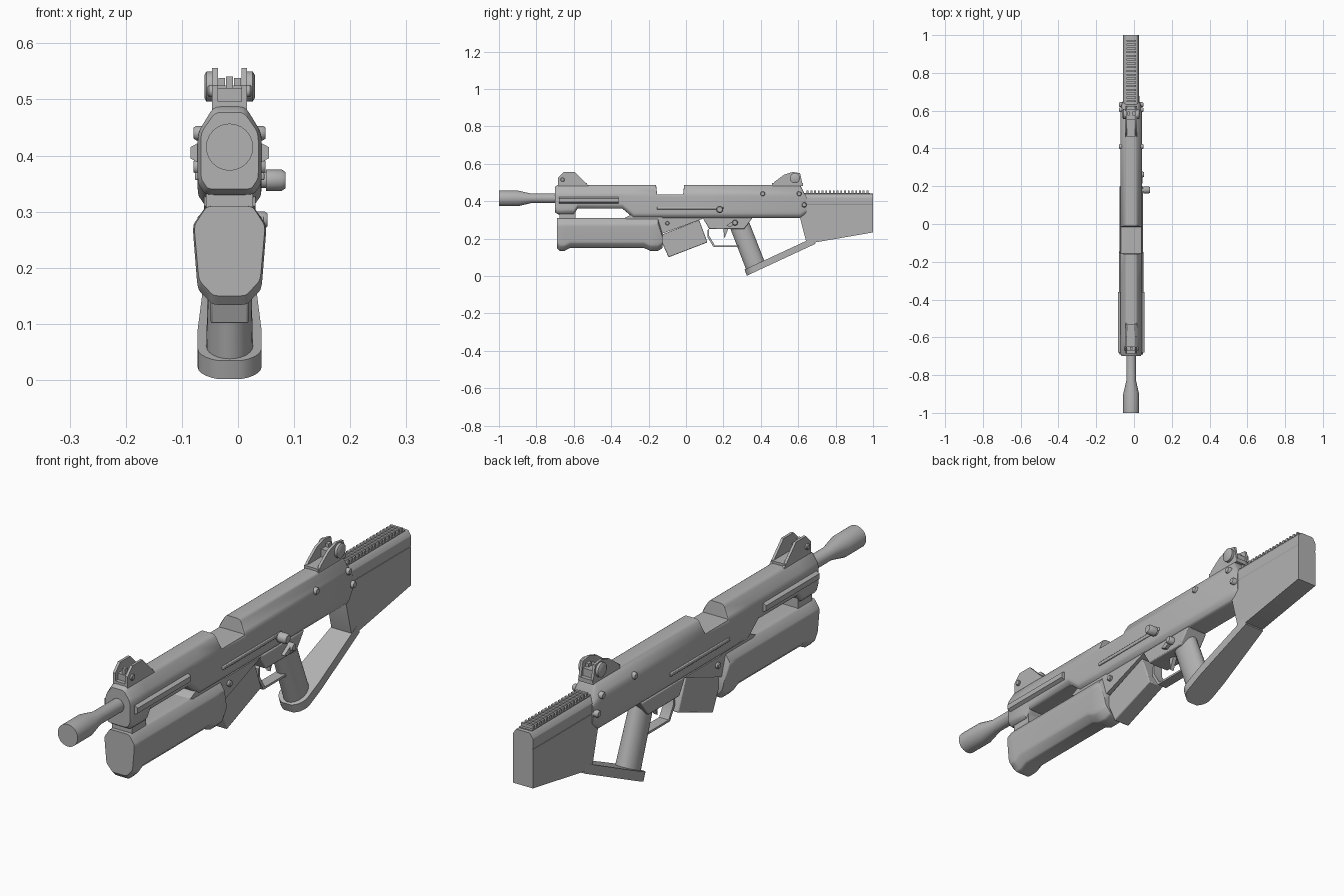
import bpy
from math import sin, cos, pi, radians
from mathutils import Vector

# Shared levels and widths of the body
CENTRE = -.015
TOP, SHOULDER, SEAM, BELLY = .487, .44, .38, .31
SIDE, STOCK_SIDE, HOUSING_SIDE = .057, .042, .046
FRONT, REAR, BUTT = -.7, .62, 1

cube = bpy.data.objects.get("Cube")
if cube:
    bpy.data.objects.remove(cube, do_unlink=True)

grey = bpy.data.materials.new("plain grey")
grey.use_nodes = True
grey.diffuse_color = (.45, .45, .45, 1)
shader = grey.node_tree.nodes["Principled BSDF"]
shader.inputs["Base Color"].default_value = grey.diffuse_color


def skin(name, rings, bevel=0):
    """Join equal rings of points into a closed solid."""
    count = len(rings[0])
    verts = [(x + CENTRE, y, z) for ring in rings for x, y, z in ring]
    faces = [range(count), range(len(verts) - count, len(verts))]
    for start in range(0, len(verts) - count, count):
        for i in range(count):
            a, b = start + i, start + (i + 1) % count
            faces.append((a, a + count, b + count, b))
    mesh = bpy.data.meshes.new(name)
    mesh.from_pydata(verts, [], [tuple(face) for face in faces])
    mesh.materials.append(grey)
    part = bpy.data.objects.new(name, mesh)
    bpy.context.collection.objects.link(part)
    bpy.ops.object.select_all(action="DESELECT")
    part.select_set(True)
    bpy.context.view_layer.objects.active = part
    bpy.ops.object.mode_set(mode="EDIT")
    bpy.ops.mesh.select_all(action="SELECT")
    bpy.ops.mesh.normals_make_consistent(inside=False)
    bpy.ops.object.mode_set(mode="OBJECT")
    if bevel:
        modifier = part.modifiers.new("Bevel", "BEVEL")
        modifier.width = bevel
        modifier.segments = 2
    bpy.ops.object.shade_smooth_by_angle(angle=radians(38))


def section(y, half_outline, softness):
    """Mirror a half outline of (x, z) and round its corners."""
    corners = [Vector(p) for p in half_outline]
    corners += [Vector((-x, z)) for x, z in reversed(half_outline)]
    ring = []
    for i, corner in enumerate(corners):
        before = corner.lerp(corners[i - 1], softness)
        after = corner.lerp(corners[(i + 1) % len(corners)], softness)
        for step in range(4):
            t = step / 3
            point = before.lerp(corner, t).lerp(corner.lerp(after, t), t)
            ring.append((point.x, y, point.y))
    return ring


def prism(name, outline, half_width, middle=0, bevel=0):
    """Extrude a side outline of (y, z) across the width."""
    ends = (middle - half_width, middle + half_width)
    skin(name, [[(x, y, z) for y, z in outline] for x in ends], bevel)


def box(name, half_width, front, back, low, high, middle=0, bevel=0):
    outline = [(front, low), (back, low), (back, high), (front, high)]
    prism(name, outline, half_width, middle, bevel)


def oval(centre, across, along, axis, tilt=0, count=24):
    """Ring of points round the given axis."""
    cx, cy, cz = centre
    ring = []
    for i in range(count):
        u, v = cos(2 * pi * i / count), sin(2 * pi * i / count)
        offsets = {"x": (0, across * u, along * v),
                   "y": (across * u, 0, along * v),
                   "z": (across * u, along * v, tilt * v)}
        dx, dy, dz = offsets[axis]
        ring.append((cx + dx, cy + dy, cz + dz))
    return ring


def stud(name, y, z, radius, inner, outer):
    """Round button with a chamfered rim, turned along x."""
    rim = inner + (outer - inner) * .8
    steps = ((inner, radius), (rim, radius), (outer, radius * .75))
    skin(name, [oval((x, y, z), r, r, "x") for x, r in steps])


# Barrel and flared muzzle
bore, thin, wide = .415, .026, .042
skin("barrel", [oval((0, y, bore), r, r, "y") for y, r in
                ((-BUTT, wide), (-.9, wide), (-.83, thin), (FRONT + .1, thin))])


# Main body with a top notch and a cut-away underside
def body(y, bottom=BELLY, top=TOP, top_half=SIDE / 2, side=SIDE):
    shoulder = min(SHOULDER, top - .01)
    return section(y, [(top_half, top), (side, shoulder), (side, bottom + .02),
                       (side * .75, bottom)], .2)


arch, block, notch_floor = .36, .33, SHOULDER - .003
notch = (-.155, -.015)
skin("receiver", [
    body(FRONT, block + .01, TOP - .01, SIDE * .45, SIDE * .9),
    body(FRONT + .015, block), body(-.6, block),
    body(-.58, arch), body(-.34, arch), body(-.28), body(notch[0] - .005),
    *[body(y, BELLY, notch_floor, SIDE * .95) for y in notch],
    body(notch[1] + .005), body(REAR - .01),
    body(REAR + .025, block, STOCK_SIDE * 10, SIDE * .7, SIDE * .8)])


# Fore grip with flared ends, and the posts that carry it
def fore(y, bottom, scale=1, top=BELLY):
    return section(y, [(STOCK_SIDE * scale, top), (.066 * scale, top - .035),
                       (SIDE * scale, bottom + .028), (.03 * scale, bottom)], .15)


waist, flare = .15, .134
grip_front, grip_back = FRONT + .01, -.125
skin("fore_grip", [
    fore(grip_front, waist, .96), fore(grip_front + .015, flare),
    fore(grip_front + .04, flare), fore(grip_front + .07, waist),
    fore(grip_back - .1, waist), fore(grip_back - .065, flare),
    fore(grip_back - .025, flare), fore(grip_back, waist, .85, BELLY - .07)])
box("fore_grip_post", STOCK_SIDE, FRONT + .025, -.59, BELLY - .01, arch)
prism("rear_post", [(-.33, BELLY), (grip_back, .23), (grip_back, block), (-.29, block)],
      HOUSING_SIDE)

# Magazine and its well
prism("magazine_well", [(-.17, BELLY), (-.145, .22), (.06, .295), (.1, BELLY)], HOUSING_SIDE)
prism("magazine", [(-.145, .215), (.07, .3), (.115, .18), (-.093, .1)], .034, bevel=.004)

# Trigger housing, trigger and bent guard strap
housing_floor = .25
prism("trigger_housing", [(.09, BELLY), (.125, housing_floor), (BELLY, housing_floor),
                          (.355, BELLY)], HOUSING_SIDE, bevel=.004)
prism("trigger", [(.2, housing_floor), (.225, housing_floor), (.205, .2)], .008)
guard = [(.12, housing_floor), (.12, .21), (.15, .16), (.3, .16)]
thickness = Vector((.004, .004))
skin("trigger_guard", [[(x, y + side * thickness.x, z + side * thickness.y)
                        for x, side in ((-.02, -1), (.02, -1), (.02, 1), (-.02, 1))]
                       for y, z in guard])

# Slanted pistol grip with an oval cross-section
grip_top, grip_foot = Vector((0, .28, .29)), Vector((0, .375, .045))
skin("pistol_grip", [oval(grip_top.lerp(grip_foot, t), .036 + t * .006, SIDE - t * .007,
                          "z", t * .02) for t in (0, .25, 1)])

# Lower strut from the grip base to the stock, rounded at its front
nose, bend, strut_end = .31, .36, .68
plan = [(nose + (bend - nose) * (1 - cos(a)), SIDE * sin(a))
        for a in [radians(d) for d in range(20, 100, 14)]]
plan += [(bend + .07, SIDE), (strut_end, STOCK_SIDE)]
strut = []
for y, half in plan:
    low = (y - nose) * .465
    strut.append([(-half, y, low + .033), (half, y, low + .033),
                  (half, y + .012, low), (-half, y + .012, low)])
skin("lower_strut", strut)

# Stock: lower block, upper cap and ribbed cheek rest
prism("stock", [(REAR - .01, SEAM), (BUTT, SEAM), (BUTT, .233), (.67, .176),
                (.642, .185), (REAR - .01, BELLY)], STOCK_SIDE)
cap = [(STOCK_SIDE * .7, SHOULDER), (STOCK_SIDE, SHOULDER - .02),
       (STOCK_SIDE, SEAM + .006), (STOCK_SIDE * .9, SEAM - .005)]
skin("stock_cap", [section(y, cap, .1) for y in (REAR, BUTT)])
rest_top, rib_count, rib_pitch = SHOULDER + .004, 17, .02
box("cheek_rest", .027, REAR + .01, BUTT - .015, SEAM, rest_top)
for i in range(rib_count):
    start = REAR + .025 + i * rib_pitch
    box("rest_rib", .025, start, start + rib_pitch / 2, SHOULDER, rest_top + .012)

# Sight bases, bridges and centre post
sight_front, sight_back = FRONT + .015, REAR + .005
sight_top, deck = .556, TOP - .007
for name, start, end in (("front", sight_front, -.53), ("rear", .46, sight_back)):
    box(name + "_sight_base", .03, start, end, deck, TOP + .009)
box("front_sight_bridge", .024, -.67, -.645, TOP, .52)
box("front_sight_post", .006, -.665, -.65, TOP, sight_top - .015)
box("rear_sight_block", .024, .55, REAR - .01, TOP, .525)

# Paired parts on both sides
for side in (-1, 1):
    plate = side * .026
    prism("front_sight_plate", [(sight_front, deck), (sight_front, .525), (-.655, sight_top),
                                (-.595, sight_top), (-.52, deck)], .005, plate)
    prism("rear_sight_plate", [(.46, deck), (.475, .505), (.525, .542), (.57, sight_top),
                               (REAR - .01, .55), (sight_back, deck)], .005, plate)
    box("rear_sight_ear", .006, .575, .595, .52, .538, side * .014)
    stud("sight_bolt", -.66, .515, .011, plate, side * .039)
    stud("sight_wheel", .582, .523, .027, plate, side * .045)

    # Raised rails, long strips and body bolts
    skin("side_rail", [[(side * SIDE * .9, y, bore + .01), (side * .07, y, bore),
                        (side * .07, y, bore - .02), (side * SIDE * .9, y, bore - .03)]
                       for y in (FRONT + .02, -arch)])
    box("side_strip", .005, notch[0], .2, arch - .004, arch + .01, side * SIDE, .003)
    for y, z in ((.41, SHOULDER), (REAR - .015, SHOULDER), (REAR + .012, SEAM)):
        stud("body_bolt", y, z, .013, side * STOCK_SIDE, side * .064)
    stud("magazine_pin", -.1, .282, .011, side * STOCK_SIDE, side * SIDE)

# Charging handle and safety lever on the left side
stud("charging_stem", .18, arch - .004, .014, SIDE * .9, .07)
stud("charging_handle", .18, arch - .004, .019, .065, .1)
stud("safety_pivot", .262, .285, .015, STOCK_SIDE, .068)
prism("safety_lever", [(.215, .27), (.235, .262), (.272, .28), (.262, .3)], .008, .052)
